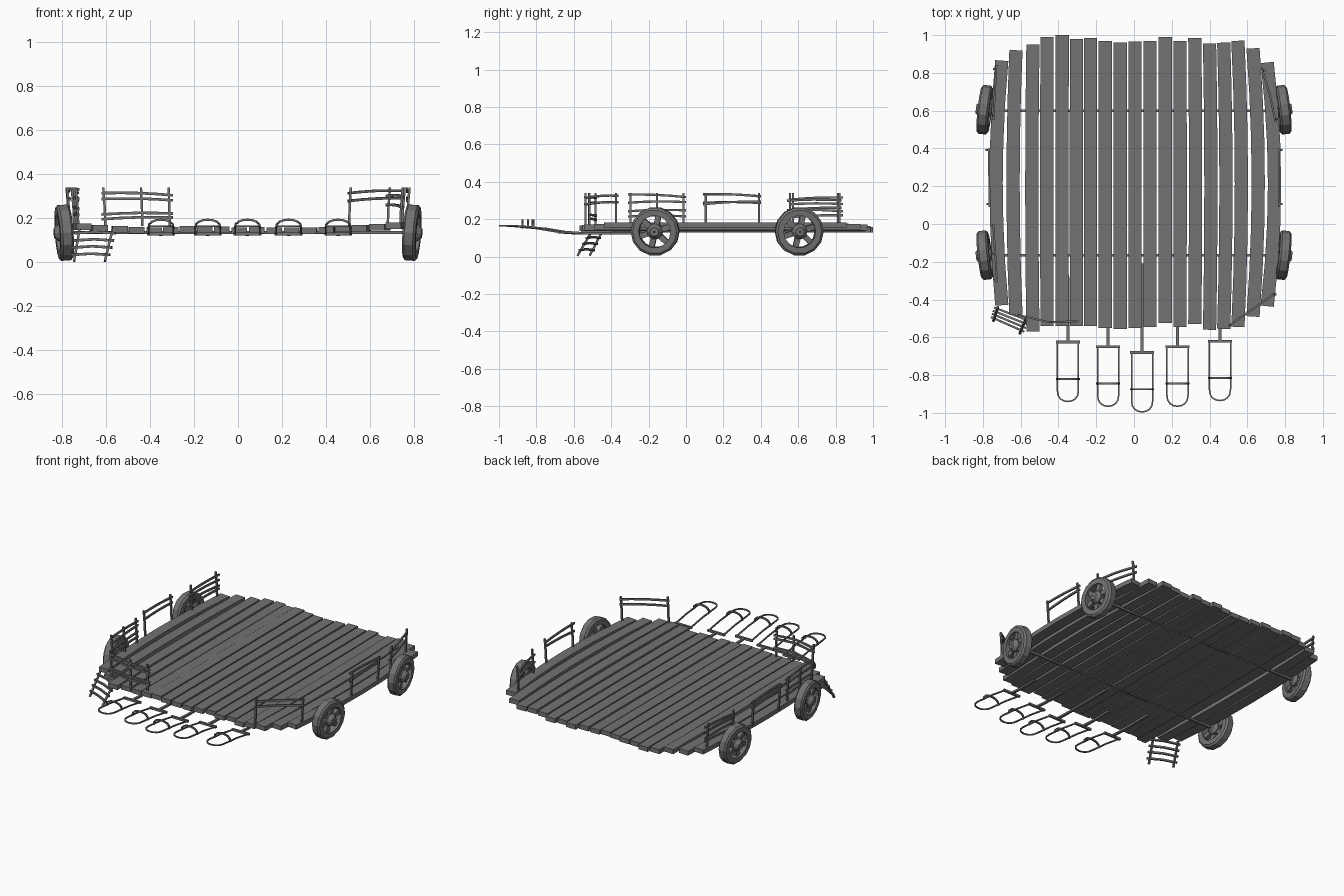
import bpy, bmesh, math, random
from mathutils import Vector, Matrix

if "Cube" in bpy.data.objects:
    bpy.data.objects.remove(bpy.data.objects["Cube"])

random.seed(4)
wood = bpy.data.materials.new("grey wood")
wood.diffuse_color = (0.17, 0.17, 0.17, 1)
wood.use_nodes = True
wood.node_tree.nodes["Principled BSDF"].inputs["Base Color"].default_value = wood.diffuse_color


def beam(bm, pts, w, h):
    """Sweep a w x h rectangle along a list of points."""
    pts = [Vector(p) for p in pts]
    rings = []
    for i, p in enumerate(pts):
        t = (pts[min(i + 1, len(pts) - 1)] - pts[max(i - 1, 0)]).normalized()
        up = Vector((0, 0, 1)) if abs(t.z) < 0.8 else Vector((0, 1, 0))
        side = t.cross(up).normalized()
        up = side.cross(t)
        rings.append([bm.verts.new(p + side * a * w / 2 + up * b * h / 2)
                      for a, b in ((-1, -1), (1, -1), (1, 1), (-1, 1))])
    for a, b in zip(rings, rings[1:]):
        for k in range(4):
            bm.faces.new((a[k], a[(k + 1) % 4], b[(k + 1) % 4], b[k]))
    bm.faces.new(rings[0])
    bm.faces.new(rings[-1][::-1])


def finish(bm, name):
    bmesh.ops.recalc_face_normals(bm, faces=bm.faces)
    me = bpy.data.meshes.new(name)
    bm.to_mesh(me)
    bm.free()
    me.materials.append(wood)
    ob = bpy.data.objects.new(name, me)
    bpy.context.collection.objects.link(ob)
    return ob


# deck planks: x centre, front end, back end
planks = [(-.70, -.43, .865), (-.625, -.48, .92), (-.535, -.57, .95), (-.46, -.54, .99),
          (-.38, -.54, 1.0), (-.305, -.54, .98), (-.23, -.54, .985), (-.152, -.55, .97),
          (-.073, -.555, .96), (.005, -.55, .965), (.085, -.545, .97), (.165, -.525, .99),
          (.243, -.545, .97), (.322, -.53, .985), (.40, -.56, .955), (.475, -.555, .96),
          (.55, -.545, .97), (.63, -.49, .93), (.705, -.435, .855)]
bm = bmesh.new()
for x, y0, y1 in planks:
    k = abs(x) / .7
    bow = .038 * k ** 3 if x > 0 else -.03 * k ** 6
    z = .146 + .018 * k ** 4 + random.uniform(-.004, .004)
    pts = []
    for i in range(7):
        y = y0 + (y1 - y0) * i / 6
        pts.append((x + bow * (1 - (i / 3 - 1) ** 2), y, z))
    beam(bm, pts, .07, .03)
finish(bm, "deck_planks")

# axles
for name, y in (("front_axle", -.165), ("back_axle", .6)):
    bm = bmesh.new()
    beam(bm, [(-.79, y, .135), (.79, y, .135)], .014, .014)
    finish(bm, name)


# wheels: turned rim and hub around x, six broad spokes
def turned(bm, profile, n):
    rings = []
    for i in range(n):
        a = 2 * math.pi * i / n
        rings.append([bm.verts.new((x, r * math.cos(a), r * math.sin(a))) for x, r in profile])
    m = len(profile)
    for i in range(n):
        a, b = rings[i], rings[(i + 1) % n]
        for k in range(m):
            bm.faces.new((a[k], a[(k + 1) % m], b[(k + 1) % m], b[k]))


def wheel(name, x, y, yaw):
    bm = bmesh.new()
    turned(bm, [(-.03, .086), (-.03, .118), (-.02, .13), (.02, .13), (.03, .118), (.03, .086)], 14)
    turned(bm, [(-.04, .004), (-.04, .024), (-.022, .042), (.022, .042), (.046, .024), (.046, .004)], 10)
    for i in range(6):
        a = math.pi * i / 3 + .3
        c, s = math.cos(a), math.sin(a)
        beam(bm, [(0, .03 * c, .03 * s), (0, .092 * c, .092 * s)], .03, .03)
    ob = finish(bm, name)
    side = 1 if x > 0 else -1
    ob.matrix_world = (Matrix.Translation((x, y, .135)) @ Matrix.Rotation(yaw, 4, 'Z')
                       @ Matrix.Rotation(side * math.radians(4), 4, 'Y')
                       @ Matrix.Scale(side, 4, (1, 0, 0)))


for side, label in ((-1, "left"), (1, "right")):
    wheel("front_wheel_" + label, side * .79, -.165, side * -.11)
    wheel("back_wheel_" + label, side * .79, .605, side * .11)

# harness frames at the front: shaft, cross bar, rounded loop and raised arch
frames = [(-.35, -.625, -.28), (-.137, -.65, -.4), (.043, -.68, -.21), (.23, -.65, -.4), (.455, -.62, -.4)]
for n, (x, y, back) in enumerate(frames):
    bm = bmesh.new()
    beam(bm, [(x, back, .125), (x, y + .08, .125), (x, y, .13)], .016, .012)
    beam(bm, [(x - .063, y, .13), (x + .063, y, .13)], .014, .014)
    loop = [(x - .056, y, .13), (x - .056, y - .12, .15), (x - .056, y - .255, .163)]
    for i in range(1, 8):
        a = math.pi * i / 8
        loop.append((x - .056 * math.cos(a), y - .255 - .06 * math.sin(a) ** .8, .164))
    loop += [(2 * x - p[0], p[1], p[2]) for p in loop[2::-1]]
    beam(bm, loop, .008, .008)
    arch = [(x - .058 * math.cos(math.pi * i / 8), y - .195,
             .152 + .042 * math.sin(math.pi * i / 8) ** .7) for i in range(9)]
    beam(bm, arch, .01, .01)
    finish(bm, "harness_frame_%d" % (n + 1))


# railings: rough rails following a path, carried by upright posts
def railing(name, path, heights, posts, top=.34):
    bm = bmesh.new()
    path = [Vector(p) for p in path]

    def at(t):
        s = min(max(t, 0), 1) * (len(path) - 1)
        i = min(int(s), len(path) - 2)
        return path[i].lerp(path[i + 1], s - i)

    for z in heights:
        tilt = random.uniform(-.008, .008)
        pts = []
        for i in range(5):
            p = at(i / 4)
            pts.append((p.x, p.y, z + tilt * (i / 2 - 1) + .005 * math.sin(math.pi * i / 4)))
        beam(bm, pts, .01, .012)
    for t in posts:
        p = at(t)
        beam(bm, [(p.x, p.y, .165), (p.x * 1.005, p.y, .25), (p.x * 1.015, p.y, top)], .011, .011)
    finish(bm, name)


railing("railing_front_left", [(-.62, -.48), (-.45, -.52), (-.295, -.515)],
        (.31, .285, .22, .2), (.05, .55, .95))
railing("railing_front_right", [(.5, -.54), (.75, -.365)], (.32, .285), (.02, .95))
railing("railing_side_left_front", [(-.725, -.31), (-.745, 0)],
        (.325, .29, .245, .215), (.04, .5, .96))
railing("railing_side_left_middle", [(-.765, .09), (-.768, .4)], (.328, .287), (.05, .97))
railing("railing_side_right_middle", [(.768, .09), (.768, .4)], (.328, .287), (.05, .97))
railing("railing_side_left_back", [(-.745, .55), (-.728, .84)],
        (.31, .28, .245, .215), (.08, .93))
railing("railing_side_right_back", [(.75, .54), (.72, .68), (.675, .83)],
        (.3, .255), (.06, .94))

# boarding ladder hanging off the front left corner
bm = bmesh.new()
a0, a1 = Vector((-.72, -.44, .15)), Vector((-.745, -.515, .005))
b0, b1 = Vector((-.57, -.495, .15)), Vector((-.605, -.58, .005))
beam(bm, [a0, a1], .011, .011)
beam(bm, [b0, b1], .011, .011)
for t in (.12, .35, .57, .8):
    p, q = a0.lerp(a1, t), b0.lerp(b1, t)
    d = (q - p) * .12
    beam(bm, [p - d, (p + q) / 2 + Vector((0, 0, .006)), q + d], .011, .012)
finish(bm, "boarding_ladder")
